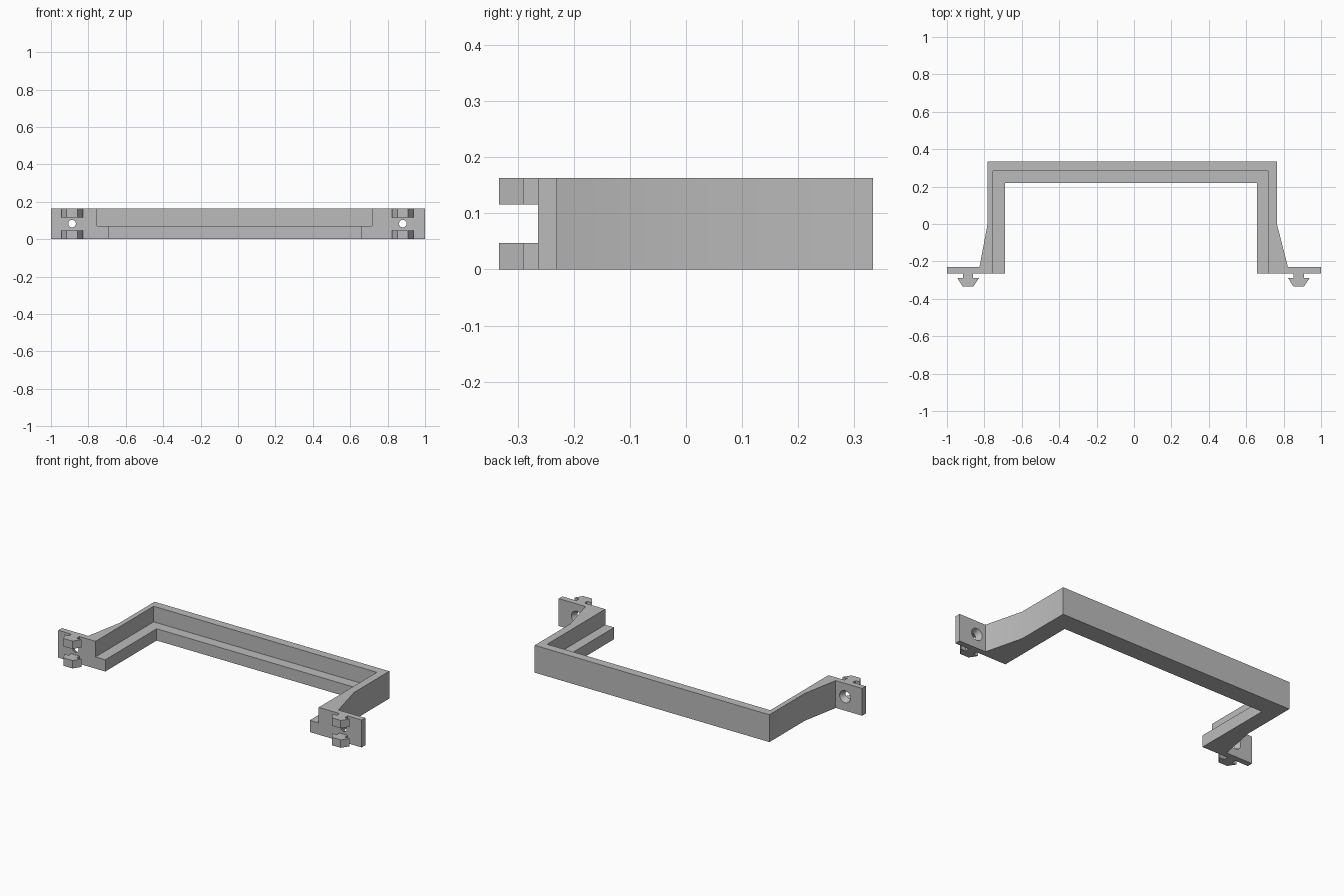
import bpy, bmesh, math

if "Cube" in bpy.data.objects:
    bpy.data.objects.remove(bpy.data.objects["Cube"])

H = 0.163                      # overall height
FRONT, PLATE = -0.264, -0.23   # front and back of the mounting plates
CLIPS = (-0.887, 0.881)        # x centres of the clips and screw holes

grey = bpy.data.materials.new("light_grey")
grey.diffuse_color = (0.5, 0.5, 0.5, 1)
grey.use_nodes = True
grey.node_tree.nodes["Principled BSDF"].inputs["Base Color"].default_value = grey.diffuse_color


def prism(name, pts, z0, z1):
    """Extrude an xy outline from z0 to z1."""
    bm = bmesh.new()
    face = bm.faces.new([bm.verts.new((x, y, z0)) for x, y in pts])
    new = bmesh.ops.extrude_face_region(bm, geom=[face])["geom"]
    bmesh.ops.translate(bm, vec=(0, 0, z1 - z0),
                        verts=[v for v in new if isinstance(v, bmesh.types.BMVert)])
    bmesh.ops.recalc_face_normals(bm, faces=bm.faces)
    mesh = bpy.data.meshes.new(name)
    bm.to_mesh(mesh)
    bm.free()
    ob = bpy.data.objects.new(name, mesh)
    bpy.context.collection.objects.link(ob)
    mesh.materials.append(grey)
    return ob


def cut(target, cutter):
    """Subtract the cutter and delete it."""
    mod = target.modifiers.new("cut", "BOOLEAN")
    mod.operation = "DIFFERENCE"
    mod.solver = "EXACT"
    mod.object = cutter
    bpy.context.view_layer.objects.active = target
    bpy.ops.object.modifier_apply(modifier=mod.name)
    bpy.data.objects.remove(cutter)


# U-shaped bracket with tapered arms and mounting plates
bracket = prism("bracket", [
    (-1, FRONT), (-0.69, FRONT), (-0.69, 0.22), (0.658, 0.22), (0.658, FRONT), (1, FRONT),
    (1, PLATE), (0.823, PLATE), (0.764, 0), (0.764, 0.333),
    (-0.783, 0.333), (-0.783, 0), (-0.826, PLATE), (-1, PLATE)], 0, H)

# Recess above the inner ledge
cut(bracket, prism("recess_cutter", [(-0.754, -0.5), (0.717, -0.5),
                                     (0.717, 0.283), (-0.754, 0.283)], 0.07, 0.3))

# Countersunk screw holes, wide at the back
for x in CLIPS:
    bpy.ops.mesh.primitive_cone_add(vertices=32, radius1=0.044, radius2=0.012, depth=0.068,
                                    location=(x, (FRONT + PLATE) / 2, 0.083),
                                    rotation=(math.pi / 2, 0, 0))
    hole = bpy.context.object
    hole.data.materials.append(grey)
    cut(bracket, hole)

bpy.ops.object.select_all(action="DESELECT")
bracket.select_set(True)
bpy.context.view_layer.objects.active = bracket
bpy.ops.object.shade_smooth_by_angle(angle=math.radians(30))

# Arrow-shaped clips, a lower and an upper one on each plate
half = [(0.027, FRONT + 0.004), (0.027, -0.29), (0.057, -0.29), (0.029, -0.333)]
outline = half + [(-x, y) for x, y in reversed(half)]
for side, cx in zip(("left", "right"), CLIPS):
    for level, z0, z1 in (("lower", 0, 0.047), ("upper", 0.116, H)):
        prism(f"{side}_{level}_clip", [(cx + x, y) for x, y in outline], z0, z1)
